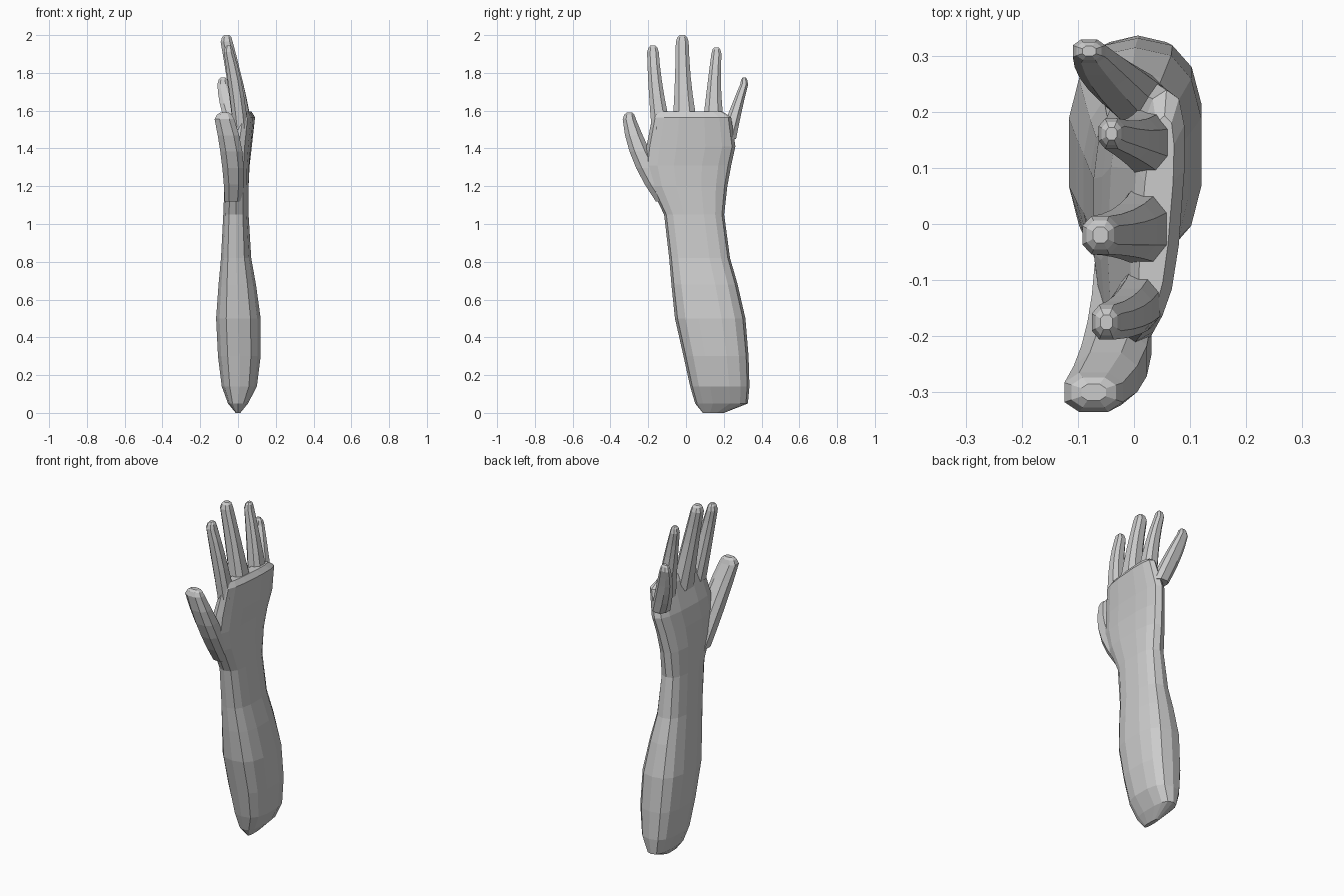
import bpy, bmesh, math

if "Cube" in bpy.data.objects:
    bpy.data.objects.remove(bpy.data.objects["Cube"])

skin = bpy.data.materials.new("neutral grey")
skin.diffuse_color = (0.6, 0.6, 0.6, 1)
skin.use_nodes = True
skin.node_tree.nodes["Principled BSDF"].inputs["Base Color"].default_value = skin.diffuse_color


def loft(name, rings, sides, power):
    """Closed tube of level rings: centre x, y, z, half-width in x and y."""
    bm = bmesh.new()
    loops = []
    k = math.cos(math.pi / sides) ** power
    for cx, cy, z, rx, ry in rings:
        loop = []
        # the knuckle side of the palm leans outwards near the fingers
        slant = 0.22 * max(0, z - 1.22) if sides > 8 else 0
        for i in range(sides):
            a = 2 * math.pi * (i + 0.5) / sides
            c, s = math.cos(a), math.sin(a)
            u = math.copysign(abs(c) ** power, c) / k
            v = math.copysign(abs(s) ** power, s) / k
            loop.append(bm.verts.new((cx + rx * u + slant * ry * v, cy + ry * v, z)))
        loops.append(loop)
    for lo, hi in zip(loops, loops[1:]):
        for i in range(sides):
            j = (i + 1) % sides
            bm.faces.new((lo[i], lo[j], hi[j], hi[i]))
    bm.faces.new(loops[0][::-1])
    bm.faces.new(loops[-1])
    bmesh.ops.recalc_face_normals(bm, faces=bm.faces)
    mesh = bpy.data.meshes.new(name)
    bm.to_mesh(mesh)
    bm.free()
    mesh.materials.append(skin)
    ob = bpy.data.objects.new(name, mesh)
    bpy.context.collection.objects.link(ob)
    return ob


def add_digit(name, base, middle, end):
    """Curve a tube through three stations, round its tip, weld it to the hand."""
    rings = []
    for step in range(6):
        t = step / 5
        weights = ((1 - t) * (1 - 2 * t), 4 * t * (1 - t), t * (2 * t - 1))
        rings.append([sum(w * p for w, p in zip(weights, trio))
                      for trio in zip(base, middle, end)])
    x, y, z, rx, ry = end
    for rise, scale in ((0.024, 0.76), (0.035, 0.42)):
        rings.append((x, y, z + rise, rx * scale, ry * scale))
    digit = loft(name, rings, 8, 0.8)
    mod = hand.modifiers.new("weld_" + name, 'BOOLEAN')
    mod.operation = 'UNION'
    mod.solver = 'EXACT'
    mod.object = digit
    bpy.ops.object.modifier_apply(modifier=mod.name)
    bpy.data.objects.remove(digit)


# Forearm, wrist and palm in one tapering body
hand = loft("forearm_and_hand", [
    (0, 0.145, 0, 0.012, 0.055),
    (0, 0.188, 0.05, 0.053, 0.137),
    (0.007, 0.179, 0.14, 0.093, 0.154),
    (0.007, 0.159, 0.3, 0.113, 0.169),
    (0.002, 0.128, 0.5, 0.118, 0.183),
    (-0.004, 0.098, 0.68, 0.099, 0.172),
    (-0.01, 0.072, 0.82, 0.08, 0.158),
    (-0.011, 0.043, 1.05, 0.067, 0.156),
    (-0.008, 0.015, 1.2, 0.064, 0.2),
    (0.001, 0.01, 1.31, 0.059, 0.225),
    (0.013, 0.026, 1.41, 0.057, 0.231),
    (0.042, 0.03, 1.565, 0.043, 0.205),
    (0.04, 0.018, 1.595, 0.025, 0.172),
], 14, 0.75)
bpy.context.view_layer.objects.active = hand

# Fingers and thumb
add_digit("index_finger", (0.015, -0.13, 1.5, 0.038, 0.052),
          (-0.012, -0.16, 1.72, 0.037, 0.038), (-0.049, -0.175, 1.91, 0.026, 0.031))
add_digit("middle_finger", (0.025, -0.003, 1.5, 0.05, 0.07),
          (-0.012, -0.015, 1.73, 0.042, 0.045), (-0.06, -0.02, 1.965, 0.032, 0.034))
add_digit("ring_finger", (0.03, 0.145, 1.5, 0.045, 0.06),
          (0, 0.148, 1.71, 0.036, 0.038), (-0.04, 0.161, 1.9, 0.023, 0.027))
add_digit("little_finger", (0.01, 0.22, 1.45, 0.045, 0.045),
          (-0.045, 0.266, 1.61, 0.045, 0.032), (-0.08, 0.308, 1.74, 0.029, 0.021))
add_digit("thumb", (-0.025, -0.1, 1.12, 0.045, 0.06),
          (-0.03, -0.225, 1.34, 0.058, 0.058), (-0.072, -0.3, 1.555, 0.052, 0.035))
